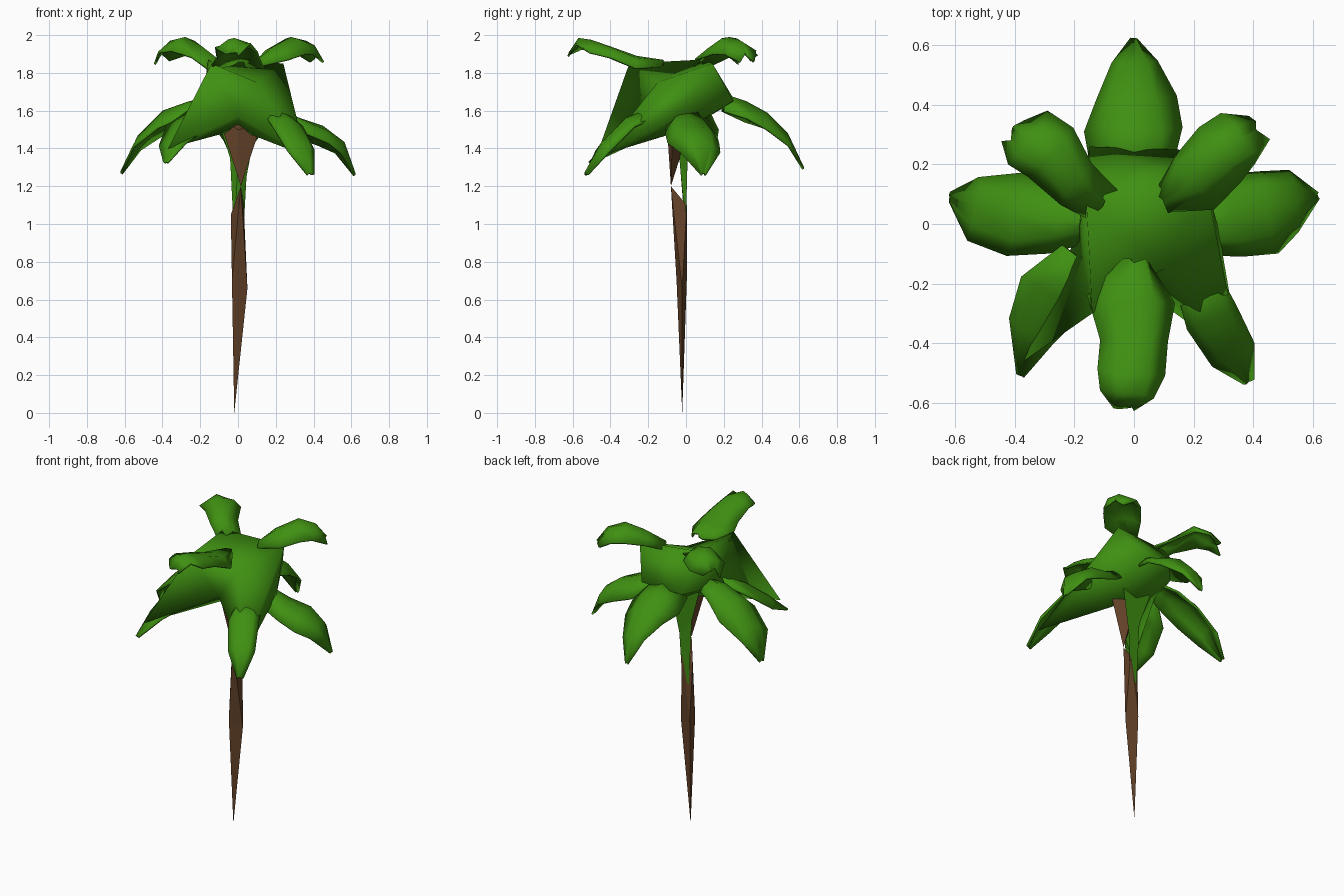
import bpy, math, random
from mathutils import Vector

if "Cube" in bpy.data.objects:
    bpy.data.objects.remove(bpy.data.objects["Cube"])
random.seed(4)

def material(name, col):
    m = bpy.data.materials.new(name)
    m.diffuse_color = (*col, 1)
    m.use_nodes = True
    m.node_tree.nodes["Principled BSDF"].inputs["Base Color"].default_value = m.diffuse_color
    return m

GREEN = material("leaf green", (0.05, 0.28, 0.006))
BROWN = material("bark brown", (0.13, 0.056, 0.022))

def make(name, verts, faces, mat, thick=0, smooth=True):
    me = bpy.data.meshes.new(name)
    me.from_pydata([tuple(v) for v in verts], [], faces)
    me.materials.append(mat)
    me.polygons.foreach_set("use_smooth", [smooth] * len(me.polygons))
    ob = bpy.data.objects.new(name, me)
    bpy.context.collection.objects.link(ob)
    if thick:
        s = ob.modifiers.new("thickness", "SOLIDIFY")
        s.thickness = thick
        s.offset = -1
    return ob

def leaf(name, spine, droop=0.35, rough=0.012, mirror=1):
    """Arched blade: spine of (x, y, z, half width)."""
    pts = [Vector((p[0] * mirror, p[1], p[2])) for p in spine]
    along = pts[-1] - pts[0]
    side = Vector((along.y, -along.x, 0)).normalized()
    ts = (-1, -0.55, 0, 0.55, 1)
    verts, faces = [], []
    for i, p in enumerate(pts):
        w = spine[i][3]
        for t in ts:
            j = Vector([random.uniform(-rough, rough) for _ in range(3)]) if t else Vector()
            verts.append(p + side * w * t - Vector((0, 0, droop * w * t * t)) + j * min(1, w / 0.05))
    n = len(ts)
    for i in range(len(pts) - 1):
        for k in range(n - 1):
            a = i * n + k
            faces.append((a, a + 1, a + n + 1, a + n))
    return make(name, verts, faces, GREEN, 0.012)

# Lower drooping leaves
leaf("back_leaf", [(0, .2, 1.69, .14), (0, .32, 1.65, .16), (0, .43, 1.59, .135),
                   (0, .54, 1.48, .085), (0, .625, 1.3, .01)], 0.6)
leaf("left_leaf", [(-.1, 0, 1.68, .06), (-.26, .01, 1.65, .11), (-.4, .03, 1.6, .15),
                   (-.53, .06, 1.47, .11), (-.62, .09, 1.28, .015)], 0.6)
leaf("right_leaf", [(.2, 0, 1.62, .1), (.33, .02, 1.56, .14), (.45, .04, 1.52, .15),
                    (.54, .07, 1.45, .11), (.62, .09, 1.27, .015)], 0.6)
leaf("front_left_leaf", [(-.17, -.12, 1.64, .08), (-.27, -.24, 1.57, .12),
                         (-.34, -.37, 1.46, .09), (-.38, -.51, 1.33, .015)], 0.4)
leaf("front_right_leaf", [(.2, -.18, 1.62, .08), (.26, -.32, 1.56, .1),
                          (.33, -.44, 1.43, .08), (.385, -.53, 1.27, .02)], 0.4)

# Upper arching leaves
upper = [(.1, .07, 1.87, .06), (.19, .14, 1.94, .1), (.28, .23, 1.99, .11),
         (.36, .29, 1.97, .1), (.41, .32, 1.9, .05)]
leaf("upper_right_leaf", upper, 0.7, 0.018)
leaf("upper_left_leaf", upper, 0.7, 0.018, -1)
leaf("upper_front_leaf", [(0, -.13, 1.87, .05), (0, -.26, 1.89, .15), (0, -.4, 1.94, .12),
                          (-.01, -.5, 1.975, .1), (-.02, -.57, 1.985, .08),
                          (-.03, -.62, 1.91, .03)], 0.5, 0.015)

# Crown: broad sheets joining the leaf roots
V = {"UFl": (-.14, -.3, 1.85), "UFr": (.1, -.15, 1.75), "UR": (.24, .14, 1.85),
     "UL": (-.16, .08, 1.87), "L": (-.19, -.03, 1.6), "FL": (-.37, -.46, 1.4),
     "FR": (.36, -.46, 1.36), "R": (.28, .0, 1.58), "BR": (.15, .25, 1.65),
     "BL": (-.15, .26, 1.65), "C": (0, -.2, 1.57), "base": (0, 0, 1.5)}
F = ("UL UFl UFr,UL UFr UR,UFr FR UR,UR FR R,UR R BR,UR BR BL,UR BL UL,UL BL L,UL L UFl,"
     "L FL UFl,UFl FL C,UFl C UFr,UFr C FR,base R FR,base FR C,base C FL,base FL L,"
     "base L BL,base BL BR,base BR R")
keys = list(V)
make("crown", V.values(), [tuple(keys.index(k) for k in f.split()) for f in F.split(",")], GREEN)

# Green sheath running down the back of the trunk
make("sheath", [(-.02, 0, .92), (.03, 0, .98), (-.042, 0, 1.35), (.045, .005, 1.25),
                (-.11, .02, 1.56), (.1, .02, 1.54), (0, -.035, 1.35), (0, .03, 1.58)],
     [(0, 1, 3, 2), (2, 3, 5, 4), (0, 6, 1), (2, 6, 0), (1, 6, 3), (4, 7, 6), (6, 7, 5),
      (4, 6, 2), (5, 3, 6)], GREEN, 0, False)

# Trunk: slender spike with two uneven upper points
make("trunk", [(-.02, -.02, 0), (.05, -.02, .66), (-.03, .004, .7), (-.032, -.05, .7),
               (.015, -.08, 1.2), (-.038, -.015, 1.05), (.03, .004, 1.1)],
     [(0, 1, 3), (0, 2, 1), (0, 3, 2), (1, 4, 3), (3, 4, 5), (3, 5, 2), (2, 5, 6), (1, 2, 6),
      (1, 6, 4), (4, 6, 5)], BROWN, 0, False)

# Trunk top: flaring wedge beneath the crown
make("trunk_top", [(.015, -.08, 1.2), (-.1, -.07, 1.56), (.12, -.07, 1.52),
                   (0, -.01, 1.42), (0, -.1, 1.5), (.01, 0, 1.56)],
     [(0, 4, 1), (0, 2, 4), (0, 1, 3), (0, 3, 2), (1, 5, 3), (3, 5, 2), (1, 4, 2, 5)], BROWN, 0, False)
